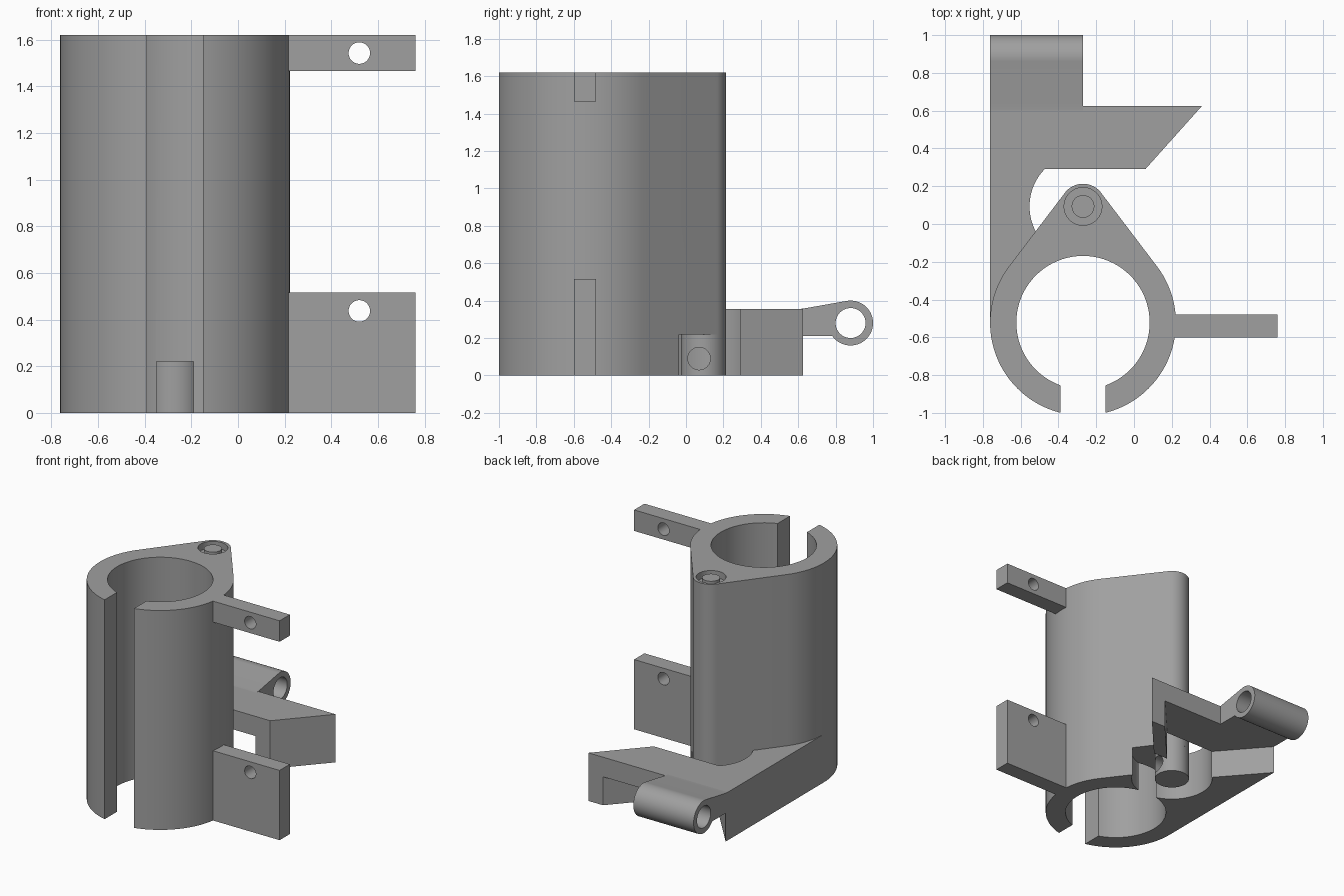
import bpy, bmesh, math
from mathutils import Vector

if "Cube" in bpy.data.objects:
    bpy.data.objects.remove(bpy.data.objects["Cube"])

grey = bpy.data.materials.new("mid_grey")
grey.diffuse_color = (0.35, 0.35, 0.35, 1)
grey.use_nodes = True
grey.node_tree.nodes["Principled BSDF"].inputs["Base Color"].default_value = grey.diffuse_color

CX, CY, R, BORE = -0.27, -0.522, 0.492, 0.353   # clamp tube
PY, PR, CLEAR = 0.093, 0.12, 0.283              # pivot boss and its clearance
H = 1.62


def arc(cx, cy, r, a0, a1, n=48):
    return [(cx + r * math.cos(math.radians(a0 + (a1 - a0) * i / n)),
             cy + r * math.sin(math.radians(a0 + (a1 - a0) * i / n))) for i in range(n + 1)]


def circle(cx, cy, r, n=64):
    return arc(cx, cy, r, 0, 360, n)[:-1]


def prism(name, pts, lo, hi, axis="z"):
    """Extrude a 2D outline along an axis (x: outline is y,z; y: x,z; z: x,y)."""
    place = {"x": lambda u, v, w: (w, u, v),
             "y": lambda u, v, w: (u, w, v),
             "z": lambda u, v, w: (u, v, w)}[axis]
    bm = bmesh.new()
    face = bm.faces.new([bm.verts.new(place(u, v, lo)) for u, v in pts])
    ext = bmesh.ops.extrude_face_region(bm, geom=[face])
    shift = Vector(place(0, 0, hi - lo))
    bmesh.ops.translate(bm, vec=shift,
                        verts=[g for g in ext["geom"] if isinstance(g, bmesh.types.BMVert)])
    bmesh.ops.recalc_face_normals(bm, faces=bm.faces)
    me = bpy.data.meshes.new(name)
    bm.to_mesh(me)
    bm.free()
    me.materials.append(grey)
    ob = bpy.data.objects.new(name, me)
    bpy.context.collection.objects.link(ob)
    return ob


def activate(ob):
    bpy.ops.object.select_all(action="DESELECT")
    ob.select_set(True)
    bpy.context.view_layer.objects.active = ob


def finish(ob, cutters=()):
    """Cut the part, then smooth its curved sides."""
    activate(ob)
    for c in cutters:
        m = ob.modifiers.new("cut", "BOOLEAN")
        m.operation, m.solver, m.object = "DIFFERENCE", "EXACT", c
        bpy.ops.object.modifier_apply(modifier=m.name)
        bpy.data.objects.remove(c)
    activate(ob)
    bpy.ops.object.shade_smooth_by_angle(angle=math.radians(30))


# Clamp tube: slotted ring drawn out to the pivot boss by tangent flanks
tan = math.degrees(math.acos((R - PR) / (PY - CY)))
so = math.degrees(math.asin(0.12 / R))
si = math.degrees(math.asin(0.12 / BORE))
outline = (arc(CX, CY, R, -90 + so, 90 - tan)
           + arc(CX, PY, PR, 90 - tan, 90 + tan, 24)
           + arc(CX, CY, R, 90 + tan, 270 - so)
           + arc(CX, CY, BORE, 270 - si, -90 + si, 72))
finish(prism("clamp_tube", outline, 0, H),
       [prism("pivot_clearance", circle(CX, PY, CLEAR), -0.1, 0.22),
        prism("boss_pocket", circle(CX, PY, 0.10), H - 0.05, H + 0.1)])

# Pin standing in the top pocket
finish(prism("top_pin", circle(CX, PY, 0.06), H - 0.06, H - 0.005))

# Lower pivot pin with a cross hole
finish(prism("pivot_pin", circle(CX, PY, PR), 0, 0.225),
       [prism("cross_hole", circle(0.07, 0.09, 0.06), -0.6, 0.1, "x")])

# Side flanges with bolt holes
for name, lo, hi, hz in (("lower_flange", 0, 0.515, 0.437), ("upper_flange", 1.465, H, 1.542)):
    finish(prism(name, [(0.16, -0.6), (0.76, -0.6), (0.76, -0.48), (0.16, -0.48)], lo, hi),
           [prism("bolt_hole", circle(0.52, hz, 0.046), -0.8, -0.3, "y")])

# Arm: side wall, bridge and slanted leg, hollowed underneath
arm = ([(-0.68, -0.5), (-0.762, -0.522), (-0.762, 0.625), (0.36, 0.625), (0.06, 0.29)]
       + arc(CX, PY, CLEAR, 135.9, 211, 32))
finish(prism("arm", arm, 0, 0.355),
       [prism("arm_channel", [(-0.77, 0.635), (-0.461, 0.28), (-0.069, 0.28), (0.249, 0.635)],
              -0.1, 0.21)])

# Hinge barrel with its tapering stem
hinge = ([(0.6, 0.21), (0.6, 0.355), (0.625, 0.357)]
         + arc(0.88, 0.28, PR, 99, -144, 56))
finish(prism("hinge_barrel", hinge, -0.762, -0.27, "x"),
       [prism("hinge_hole", circle(0.88, 0.28, 0.08), -0.9, -0.1, "x")])
